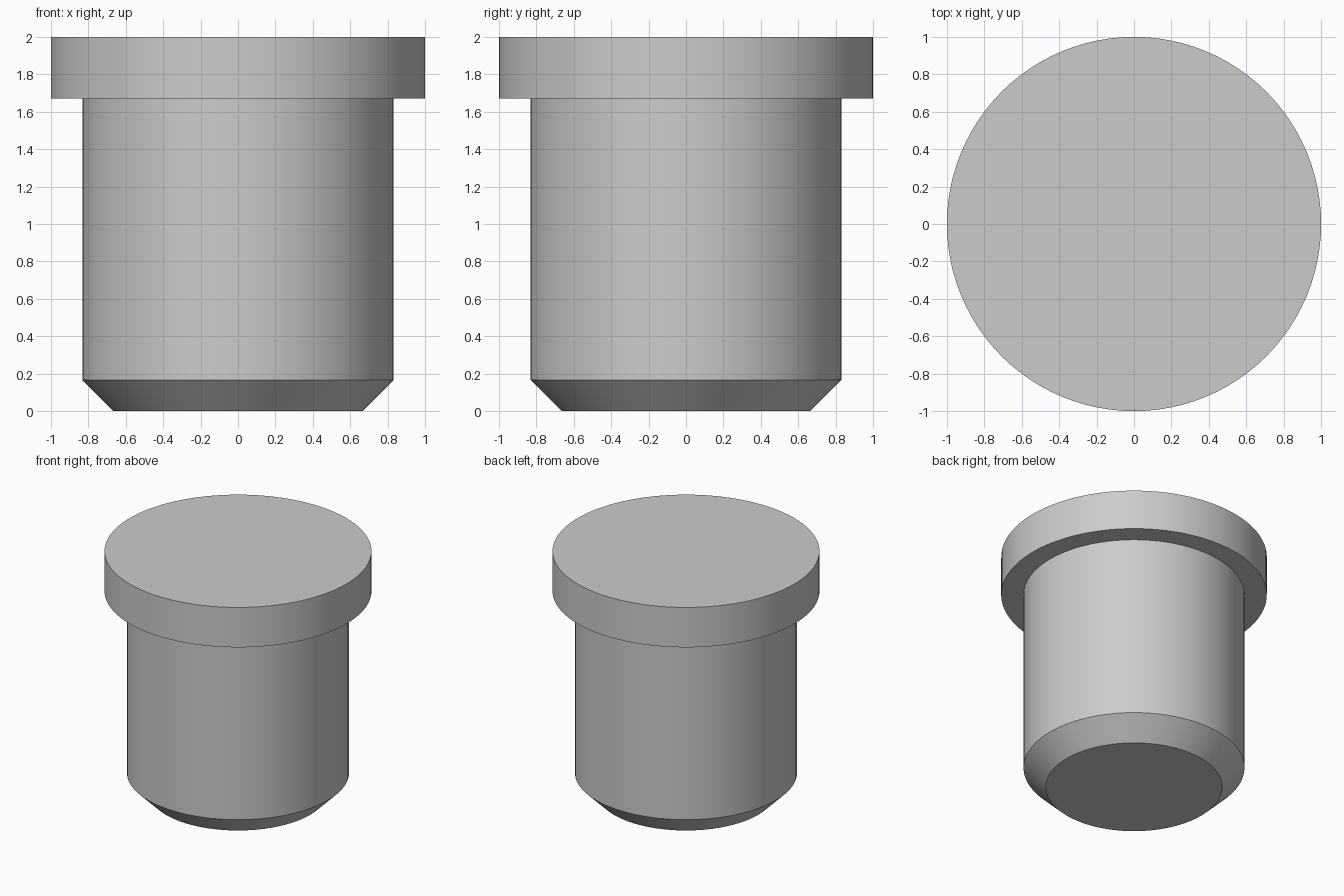
import bpy
import bmesh
import math

cube = bpy.data.objects.get("Cube")
if cube:
    bpy.data.objects.remove(cube, do_unlink=True)

SEGMENTS = 96

# Plain grey metal
grey = bpy.data.materials.new("grey_metal")
grey.use_nodes = True
colour = (0.6, 0.6, 0.6, 1)
grey.diffuse_color = colour
grey.node_tree.nodes["Principled BSDF"].inputs["Base Color"].default_value = colour

# Half profile (radius, height): chamfered tip, shank, shoulder, flanged head
profile = [(0.665, 0), (0.832, 0.167), (0.832, 1.67), (1, 1.67), (1, 2)]

# Revolve the profile into closed rings
bm = bmesh.new()
rings = []
for radius, height in profile:
    angles = [math.tau * i / SEGMENTS for i in range(SEGMENTS)]
    rings.append([bm.verts.new((radius * math.cos(a), radius * math.sin(a), height))
                  for a in angles])
for low, high in zip(rings, rings[1:]):
    for i in range(SEGMENTS):
        j = (i + 1) % SEGMENTS
        bm.faces.new((low[i], low[j], high[j], high[i]))

# Flat end caps
bm.faces.new(rings[0][::-1])
bm.faces.new(rings[-1])

mesh = bpy.data.meshes.new("flanged_pin")
bm.to_mesh(mesh)
bm.free()
mesh.materials.append(grey)
pin = bpy.data.objects.new("flanged_pin", mesh)
bpy.context.collection.objects.link(pin)

# Smooth round sides, sharp rims
bpy.context.view_layer.objects.active = pin
pin.select_set(True)
bpy.ops.object.shade_smooth_by_angle(angle=math.radians(30))
